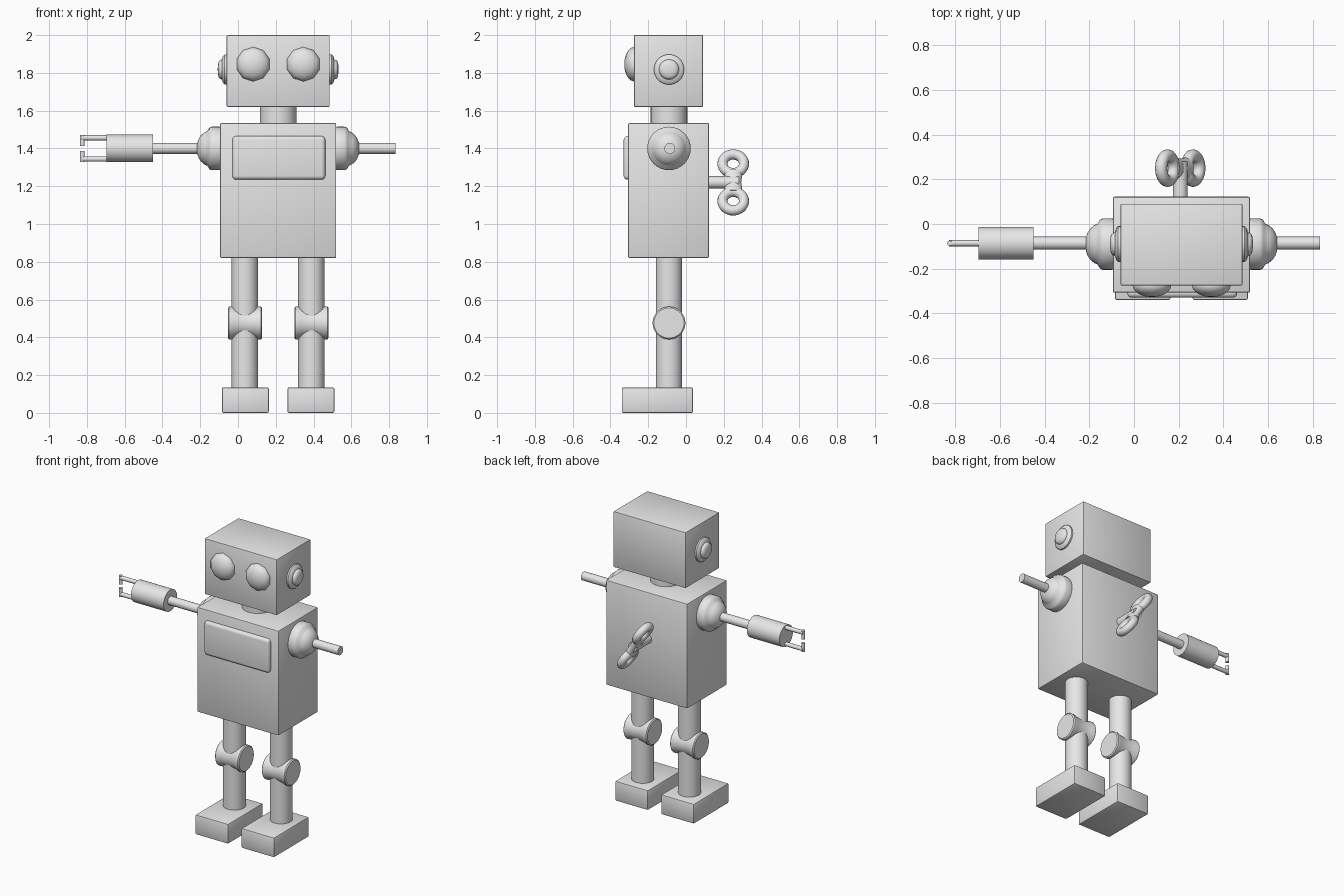
import bpy, bmesh, math
from mathutils import Vector, Matrix

if "Cube" in bpy.data.objects:
    bpy.data.objects.remove(bpy.data.objects["Cube"])

CX, CY = 0.2125, -0.09      # body axis
grey = bpy.data.materials.new("light grey")
grey.diffuse_color = (0.8, 0.8, 0.8, 1)
grey.use_nodes = True
grey.node_tree.nodes["Principled BSDF"].inputs["Base Color"].default_value = grey.diffuse_color


def finish(name, bm):
    bmesh.ops.recalc_face_normals(bm, faces=bm.faces)
    me = bpy.data.meshes.new(name)
    bm.to_mesh(me)
    bm.free()
    me.materials.append(grey)
    ob = bpy.data.objects.new(name, me)
    bpy.context.collection.objects.link(ob)
    bpy.ops.object.select_all(action='DESELECT')
    ob.select_set(True)
    bpy.context.view_layer.objects.active = ob
    bpy.ops.object.shade_smooth_by_angle(angle=math.radians(40))
    return ob


def box(name, lo, hi, bevel=0.008, segments=2):
    bm = bmesh.new()
    bmesh.ops.create_cube(bm, size=1)
    lo, hi = Vector(lo), Vector(hi)
    for v in bm.verts:
        v.co = (lo + hi) / 2 + v.co * (hi - lo)
    bmesh.ops.bevel(bm, geom=bm.edges[:], offset=bevel, segments=segments,
                    profile=0.5, affect='EDGES')
    return finish(name, bm)


def lathe(name, origin, axis, profile, n=32, squash=None):
    """Revolve (distance along axis, radius) points around the axis."""
    rot = Vector(axis).to_track_quat('Z', 'Y').to_matrix()
    bm = bmesh.new()
    rings = []
    for d, r in profile:
        ring = []
        for i in range(n):
            a = 2 * math.pi * i / n
            p = rot @ Vector((r * math.cos(a), r * math.sin(a), d))
            if squash:
                p = squash @ p
            ring.append(bm.verts.new(p + Vector(origin)))
        rings.append(ring)
    for a, b in zip(rings, rings[1:]):
        for i in range(n):
            j = (i + 1) % n
            bm.faces.new((a[i], a[j], b[j], b[i]))
    bm.faces.new(rings[0])
    bm.faces.new(rings[-1])
    return finish(name, bm)


def rod(name, a, b, r, n=32):
    a, b = Vector(a), Vector(b)
    return lathe(name, a, b - a, [(0, r), ((b - a).length, r)], n)


# Head, neck and torso
box("head", (-0.06, -0.275, 1.62), (0.485, 0.09, 2.0), 0.005)
rod("neck", (CX, CY, 1.5), (CX, CY, 1.65), 0.097)
box("torso", (-0.095, -0.307, 0.82), (0.52, 0.122, 1.535))
box("chest_panel", (-0.03, -0.33, 1.235), (0.462, -0.28, 1.465), 0.02, 4)

# Flattened low-poly eyes
for side, x in (("right", 0.08), ("left", 0.346)):
    bm = bmesh.new()
    bmesh.ops.create_uvsphere(bm, u_segments=10, v_segments=10, radius=0.091)
    turn = Matrix.Rotation(math.pi / 2, 4, 'X')
    bmesh.ops.transform(bm, verts=bm.verts, matrix=Matrix.Translation((x, -0.275, 1.846))
                        @ Matrix.Diagonal((1, 0.57, 1, 1)) @ turn)
    finish(side + "_eye", bm)

# Paired parts on the sides and legs
for side, s in (("right", -1), ("left", 1)):
    axis = (s, 0, 0)
    lathe(side + "_ear", (CX + s * 0.265, CY, 1.818), axis,
          [(0, 0.08), (0.018, 0.08), (0.028, 0.07), (0.032, 0.053), (0.043, 0.05),
           (0.051, 0.04), (0.054, 0.02), (0.055, 0.002)])
    lathe(side + "_shoulder", (CX + s * 0.3, CY, 1.4), axis,
          [(0, 0.113), (0.012, 0.115), (0.052, 0.115), (0.065, 0.109), (0.074, 0.092),
           (0.09, 0.085), (0.108, 0.07), (0.12, 0.052), (0.128, 0.03), (0.13, 0.002)])
    end = 0.833 if s > 0 else -0.46
    rod(side + "_arm", (CX + s * 0.4, CY + 0.004, 1.4), (end, CY + 0.004, 1.4), 0.029, 20)

    lx = CX + s * 0.176
    rod(side + "_leg", (lx, CY, 0.12), (lx, CY, 0.83), 0.07)
    lathe(side + "_knee", (lx - 0.09, CY, 0.476), (1, 0, 0),
          [(0, 0.08), (0.006, 0.087), (0.022, 0.087), (0.04, 0.08), (0.14, 0.08),
           (0.158, 0.087), (0.174, 0.087), (0.18, 0.08)])
    fx = CX + s * 0.1735
    box(side + "_foot", (fx - 0.124, -0.34, 0), (fx + 0.124, 0.037, 0.135))

# Gripper hand with two hooked fingers
HY = CY + 0.004
rod("hand", (-0.45, HY, 1.4), (-0.695, HY, 1.4), 0.073)
for name, s in (("upper", 1), ("lower", -1)):
    z = 1.4 + s * 0.056
    rod(name + "_finger", (-0.68, HY, z), (-0.828, HY, z), 0.014, 12)
    rod(name + "_fingertip", (-0.824, HY, z + s * 0.016), (-0.824, HY, 1.4 + s * 0.013),
        0.012, 12)

# Wind-up key, turned about its shaft
KC = Vector((0.207, 0.25, 1.22))
tilt = Matrix.Rotation(math.radians(-30), 3, 'Y')
up = tilt @ Vector((0, 0, 1))
rod("key_shaft", (KC.x, 0.1, KC.z), (KC.x, 0.28, KC.z), 0.033, 24)
flat = tilt @ Matrix.Diagonal((0.65, 1, 1)) @ tilt.transposed()
lathe("key_bridge", KC, up, [(-0.065, 0.05), (0, 0.042), (0.065, 0.05)], 24, flat)
for name, s in (("upper", 1), ("lower", -1)):
    bpy.ops.mesh.primitive_torus_add(major_radius=0.057, minor_radius=0.027,
                                     major_segments=32, minor_segments=12)
    ring = bpy.context.object
    ring.name = name + "_key_loop"
    ring.data.transform(Matrix.Translation(KC + up * s * 0.114) @ tilt.to_4x4()
                        @ Matrix.Rotation(math.pi / 2, 4, 'Y'))
    ring.data.materials.append(grey)
    bpy.ops.object.shade_smooth_by_angle(angle=math.radians(60))
